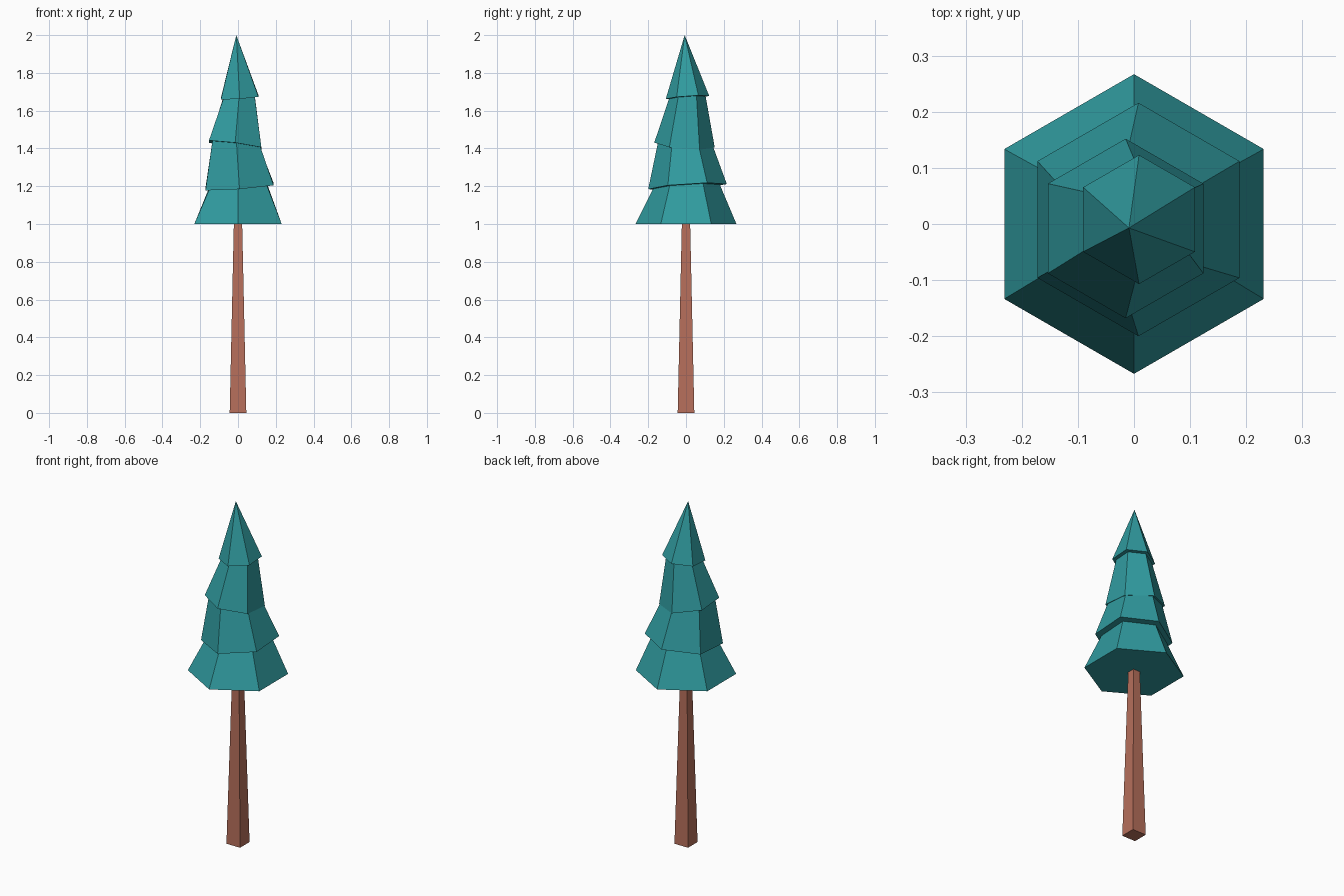
import bpy, bmesh
from math import sin, cos, pi

if "Cube" in bpy.data.objects:
    bpy.data.objects.remove(bpy.data.objects["Cube"])


def material(name, color):
    m = bpy.data.materials.new(name)
    m.diffuse_color = (*color, 1)
    m.use_nodes = True
    m.node_tree.nodes["Principled BSDF"].inputs["Base Color"].default_value = m.diffuse_color
    return m


def ring(bm, sides, start, cx, cy, cz, r, tilt=(0, 0)):
    verts = []
    for i in range(sides):
        a = start + 2 * pi * i / sides
        dx, dy = r * cos(a), r * sin(a)
        verts.append(bm.verts.new((cx + dx, cy + dy, cz + tilt[0] * dx + tilt[1] * dy)))
    return verts


def bridge(bm, a, b):
    n = len(a)
    for i in range(n):
        j = (i + 1) % n
        bm.faces.new((a[i], a[j], b[j], b[i]))


def finish(bm, name, mat):
    bmesh.ops.recalc_face_normals(bm, faces=bm.faces)
    me = bpy.data.meshes.new(name)
    bm.to_mesh(me)
    bm.free()
    me.materials.append(mat)
    bpy.context.collection.objects.link(bpy.data.objects.new(name, me))


# Tapered square trunk
bm = bmesh.new()
s = 2 ** 0.5
low = ring(bm, 4, pi / 4, 0, 0, 0, 0.044 * s)
high = ring(bm, 4, pi / 4, 0, 0, 1.0, 0.022 * s)
bridge(bm, low, high)
bm.faces.new(low)
bm.faces.new(high)
finish(bm, "trunk", material("bark", (0.47, 0.16, 0.105)))

# Foliage: one continuous hexagonal skin, stepping out at slightly tilted tiers
# (centre x, centre y, z, radius, tilt)
t2, t3, t4 = (0.075, 0.065), (-0.13, -0.08), (0.07, 0.07)
profile = [
    (0, 0, 1.0, 0.267, (0, 0)),
    (0.0, 0.002, 1.197, 0.177, t2),
    (0.008, 0.008, 1.198, 0.208, t2),
    (-0.008, -0.002, 1.417, 0.147, t3),
    (-0.015, -0.008, 1.418, 0.16, t3),
    (0.005, 0.007, 1.669, 0.097, t4),
    (0.009, 0.008, 1.67, 0.115, t4),
]
bm = bmesh.new()
rings = [ring(bm, 6, pi / 2, *p[:4], tilt=p[4]) for p in profile]
for a, b in zip(rings, rings[1:]):
    bridge(bm, a, b)
bm.faces.new(rings[0])
apex = bm.verts.new((-0.009, -0.007, 2.0))
for i in range(6):
    bm.faces.new((rings[-1][i], rings[-1][(i + 1) % 6], apex))
finish(bm, "foliage", material("needles", (0.03, 0.33, 0.35)))
